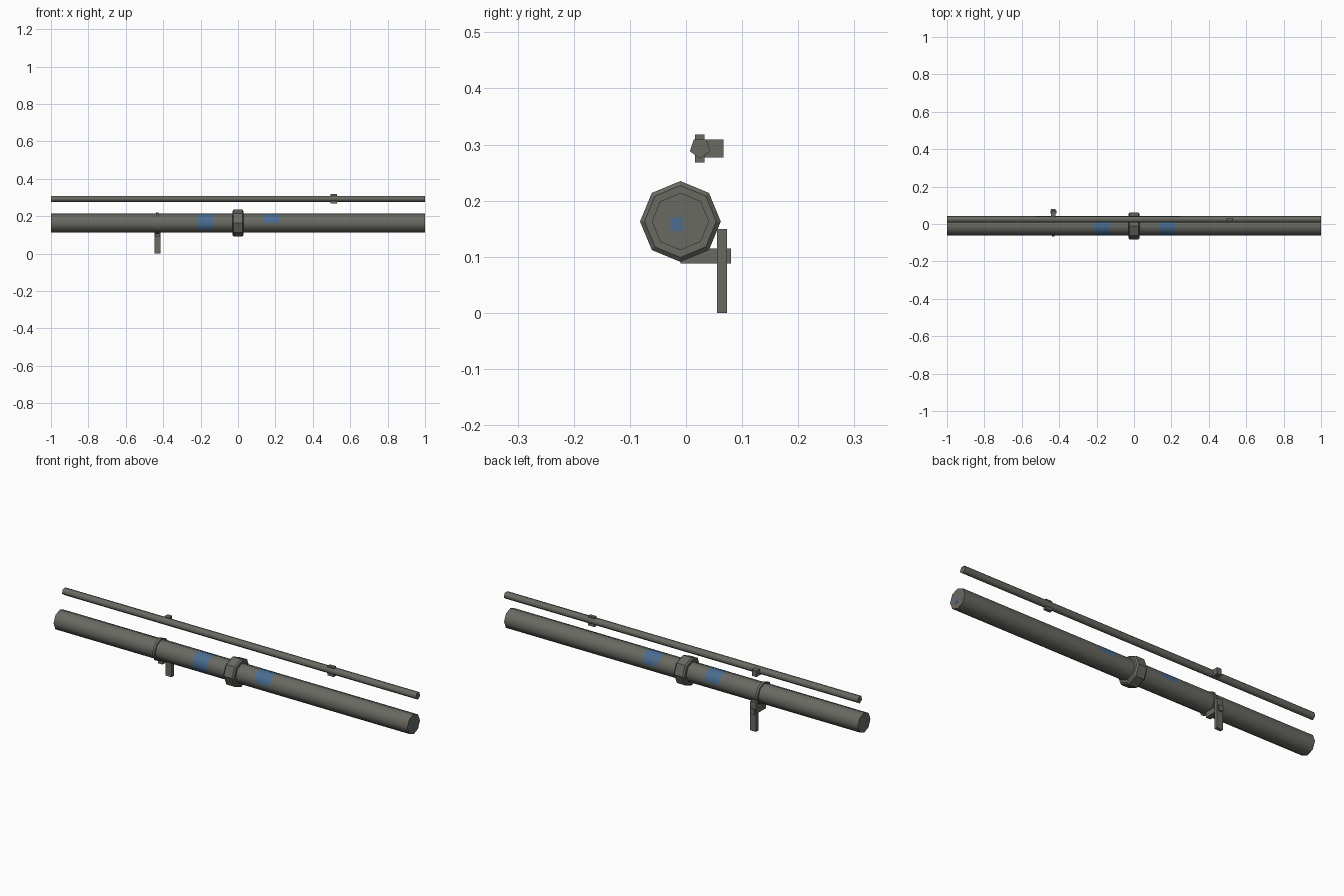
import bpy
import bmesh
from math import sin, cos, tau, radians
from mathutils import Vector

cube = bpy.data.objects.get("Cube")
if cube:
    bpy.data.objects.remove(cube, do_unlink=True)


def make_material(name, rgb):
    mat = bpy.data.materials.new(name)
    mat.use_nodes = True
    colour = (*rgb, 1)
    mat.diffuse_color = colour
    bsdf = mat.node_tree.nodes["Principled BSDF"]
    bsdf.inputs["Base Color"].default_value = colour
    bsdf.inputs["Roughness"].default_value = 0.8
    return mat


GREY = make_material("warm_grey_metal", (0.14, 0.143, 0.122))
BLUE = make_material("blue_marking", (0.07, 0.15, 0.28))


def finish(name, bm, mats, smooth=None):
    bmesh.ops.recalc_face_normals(bm, faces=bm.faces)
    mesh = bpy.data.meshes.new(name)
    bm.to_mesh(mesh)
    bm.free()
    for mat in mats:
        mesh.materials.append(mat)
    obj = bpy.data.objects.new(name, mesh)
    bpy.context.collection.objects.link(obj)
    if smooth:
        bpy.ops.object.select_all(action="DESELECT")
        obj.select_set(True)
        bpy.context.view_layer.objects.active = obj
        bpy.ops.object.shade_smooth_by_angle(angle=radians(smooth))
    return obj


def turned(name, stations, sides, y, z, up=1, smooth=None, rule=None):
    """Capped prism along x through (x, radius) stations, with a corner at the top (or bottom)."""
    bm = bmesh.new()
    rings = []
    for x, r in stations:
        rings.append([bm.verts.new((x, y + r * sin(tau * i / sides),
                                    z + up * r * cos(tau * i / sides)))
                      for i in range(sides)])
    for a, b in zip(rings, rings[1:]):
        for i in range(sides):
            j = (i + 1) % sides
            bm.faces.new((a[i], a[j], b[j], b[i]))
    bm.faces.new(rings[0])
    bm.faces.new(rings[-1])
    if rule:
        for f in bm.faces:
            f.material_index = int(rule(f.calc_center_median() - Vector((0, y, z))))
    return finish(name, bm, [GREY, BLUE], smooth)


def box(name, xs, ys, zs, mat=GREY):
    bm = bmesh.new()
    bmesh.ops.create_cube(bm, size=1)
    for v in bm.verts:
        v.co = [s[0] if c < 0 else s[1] for c, s in zip(v.co, (xs, ys, zs))]
    return finish(name, bm, [mat])


PIPE_Y, PIPE_Z, PIPE_R = -0.01, 0.163, 0.051


# Main pipe: blue markings wrap over its upper half beside the collar
def marking(c):
    if not 0.13 < abs(c.x) < 0.22:
        return False
    return c.z > 0 or (c.x < 0 and c.y < -0.04)


turned("main_pipe", [(x, PIPE_R) for x in (-1, -0.215, -0.133, 0.133, 0.22, 1)],
       8, PIPE_Y, PIPE_Z, smooth=50, rule=marking)
box("end_marking", (0.998, 1.001), (-0.028, -0.006), (0.146, 0.17), BLUE)

# Chamfered coupling collar and thin clamp band
turned("coupling_collar", [(-0.03, 0.064), (-0.023, 0.072), (0.023, 0.072), (0.03, 0.064)],
       8, PIPE_Y, PIPE_Z, smooth=30)
turned("clamp_band", [(-0.438, 0.058), (-0.425, 0.058)], 8, PIPE_Y, PIPE_Z, smooth=50)

# Support arm and post behind the main pipe
box("support_arm", (-0.444, -0.419), (-0.01, 0.08), (0.088, 0.115))
box("support_post", (-0.447, -0.414), (0.055, 0.073), (0, 0.15))

# Thin pipe with its joint and rear bracket
turned("thin_pipe", [(-1, 0.019), (1, 0.019)], 5, 0.025, 0.294, up=-1, smooth=75)
box("thin_pipe_joint", (0.495, 0.53), (0.016, 0.033), (0.268, 0.318))
box("thin_pipe_bracket", (-0.445, -0.419), (0.025, 0.067), (0.277, 0.309))
